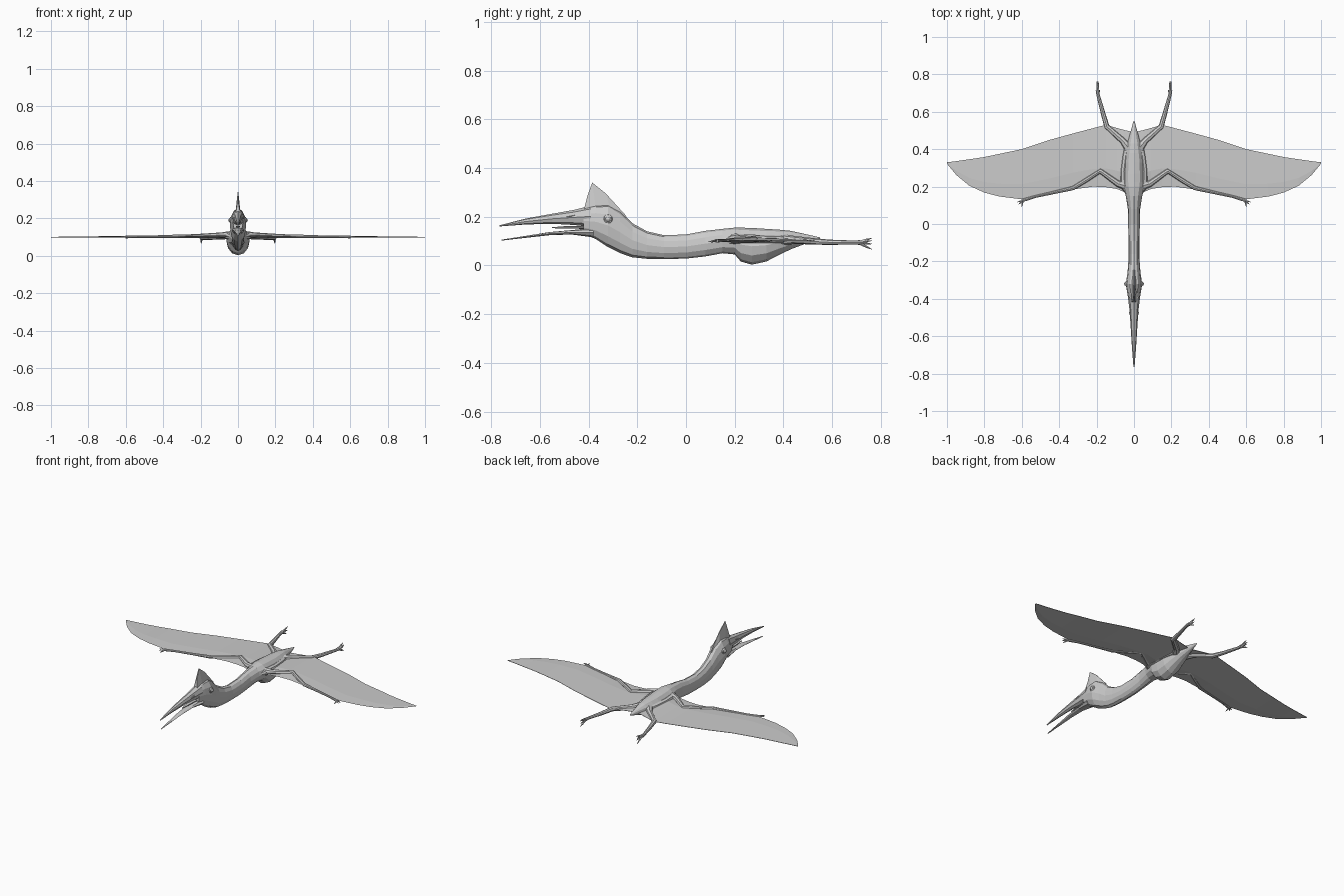
import bpy, bmesh, math
from mathutils import Vector

cube = bpy.data.objects.get("Cube")
if cube:
    bpy.data.objects.remove(cube, do_unlink=True)

# One plain grey skin
skin = bpy.data.materials.new("grey skin")
skin.use_nodes = True
skin.diffuse_color = (0.6, 0.6, 0.6, 1)
skin.node_tree.nodes["Principled BSDF"].inputs["Base Color"].default_value = (0.6, 0.6, 0.6, 1)


def finish(name, bm, mirror=False):
    bmesh.ops.recalc_face_normals(bm, faces=bm.faces)
    mesh = bpy.data.meshes.new(name)
    bm.to_mesh(mesh)
    bm.free()
    mesh.materials.append(skin)
    obj = bpy.data.objects.new(name, mesh)
    bpy.context.collection.objects.link(obj)
    if mirror:
        obj.modifiers.new("mirror", "MIRROR").use_clip = True
    return obj


def skin_rings(bm, rings, cap_start=True):
    loops = [[bm.verts.new(p) for p in ring] for ring in rings]
    n = len(loops[0])
    for a, b in zip(loops, loops[1:]):
        for i in range(n):
            bm.faces.new((a[i], a[(i + 1) % n], b[(i + 1) % n], b[i]))
    if cap_start:
        bm.faces.new(loops[0])
    bm.faces.new(loops[-1])


def loft(name, stations, sides=10):
    """Stations along the body: y, top z, bottom z, half width."""
    rings = []
    for y, top, low, half in stations:
        angles = [math.tau * i / sides for i in range(sides)]
        rings.append([(half * math.sin(a), y, (top + low) / 2 + (top - low) / 2 * math.cos(a))
                      for a in angles])
    bm = bmesh.new()
    skin_rings(bm, rings)
    return finish(name, bm)


def tube(bm, points, radii, sides=6, flat=1.0):
    """Limb along a path lying close to the horizontal plane."""
    pts = [Vector(p) for p in points]
    rings = []
    for i, (p, r) in enumerate(zip(pts, radii)):
        along = (pts[min(i + 1, len(pts) - 1)] - pts[max(i - 1, 0)]).normalized()
        side = along.cross(Vector((0, 0, 1))).normalized()
        up = side.cross(along)
        rings.append([p + r * (side * math.cos(math.tau * k / sides)
                               + up * flat * math.sin(math.tau * k / sides)) for k in range(sides)])
    skin_rings(bm, rings)


# Skull, neck, torso with deep belly, and tail
loft("head_neck_and_body", [
    (-.42, .238, .128, .027), (-.37, .25, .108, .036), (-.32, .253, .075, .044),
    (-.27, .222, .05, .036), (-.22, .173, .033, .031), (-.16, .14, .027, .03),
    (-.09, .124, .026, .03), (0, .127, .028, .031), (.08, .142, .037, .033),
    (.15, .15, .05, .044), (.2, .155, .045, .058), (.225, .155, .016, .062),
    (.27, .154, .003, .062), (.33, .15, .016, .06), (.38, .147, .042, .05),
    (.43, .142, .066, .037), (.48, .131, .085, .022), (.55, .115, .109, .003)], 12)

# Beak
loft("upper_beak", [
    (-.765, .165, .16, .003), (-.66, .192, .168, .011), (-.55, .212, .171, .018),
    (-.46, .228, .166, .024), (-.39, .245, .158, .033)], 8)
loft("lower_beak", [
    (-.757, .106, .102, .003), (-.66, .121, .113, .01), (-.56, .137, .124, .017),
    (-.47, .145, .127, .022), (-.38, .154, .115, .033)], 8)
loft("tongue", [(-.55, .157, .153, .003), (-.5, .161, .151, .01), (-.38, .161, .15, .014)], 6)

# Blade-like head crest, thick at its foot and thin at its edge
bm = bmesh.new()
foot = [(-.42, .225), (-.37, .235), (-.31, .235), (-.25, .17)]
edge = [(-.405, .285), (-.385, .34), (-.33, .296), (-.245, .203)]
rings = [[(-.013, fy, fz), (-.002, ey, ez), (.002, ey, ez), (.013, fy, fz)]
         for (fy, fz), (ey, ez) in zip(foot, edge)]
skin_rings(bm, rings)
finish("head_crest", bm)

# Eyes with raised rims, and nostrils
bm = bmesh.new()
for radius, depth, shift in ((.019, .01, .037), (.012, .012, .041)):
    made = bmesh.ops.create_uvsphere(bm, u_segments=10, v_segments=6, radius=1)["verts"]
    for v in made:
        v.co = Vector((shift + v.co.x * depth, -.32 + v.co.y * radius, .19 + v.co.z * radius))
finish("eyes", bm, True)
bm = bmesh.new()
tube(bm, [(.019, -.495, .199), (.022, -.475, .203), (.023, -.455, .207)], [.001, .004, .001], 6)
finish("nostrils", bm, True)

# Wing membrane: x, leading y, trailing y, height, half thickness
bm = bmesh.new()
rings = []
for x, lead, trail, z, thick in [
        (0, .16, .49, .105, .012), (.05, .17, .502, .105, .011), (.09, .187, .513, .104, .009),
        (.15, .197, .53, .103, .006), (.22, .2, .512, .102, .005), (.33, .184, .483, .102, .004),
        (.45, .155, .45, .102, .0035), (.6, .132, .4, .102, .003), (.72, .147, .375, .102, .003),
        (.8, .168, .358, .101, .0025), (.88, .204, .346, .1, .002), (.95, .262, .336, .1, .002),
        (1, .322, .33, .1, .001)]:
    mid = lead + (trail - lead) * .3
    rings.append([(x, lead, z), (x, mid, z + thick), (x, trail, z + .001),
                  (x, trail, z - .001), (x, mid, z - thick)])
skin_rings(bm, rings, cap_start=False)
finish("wing_membranes", bm, True)

# Arms with folded elbow, wrist and hand
bm = bmesh.new()
tube(bm, [(.03, .2, .112), (.085, .215, .111), (.18, .283, .107), (.25, .238, .105),
          (.325, .192, .104), (.43, .168, .103), (.53, .146, .102), (.6, .125, .101)],
     [.026, .017, .014, .012, .011, .008, .007, .009], 8, .85)
finish("arms", bm, True)

# Three clawed fingers
bm = bmesh.new()
for dx, dy, dz in ((.028, -.008, .003), (.022, -.02, 0), (.006, -.032, -.004)):
    base = Vector((.594, .126, .101))
    reach = Vector((dx, dy, dz))
    tube(bm, [base, base + reach * .6, base + reach * 1.1], [.005, .004, .001], 5)
finish("fingers", bm, True)

# Legs trailing behind
bm = bmesh.new()
tube(bm, [(.025, .4, .105), (.06, .445, .105), (.145, .52, .099), (.165, .59, .095),
          (.192, .69, .094), (.194, .715, .094)],
     [.027, .018, .015, .012, .009, .011], 8, .9)
finish("legs", bm, True)

# Toes fanned up and down
bm = bmesh.new()
for dx, dz in ((-.004, .018), (.004, .008), (0, -.006), (.003, -.028)):
    base = Vector((.194, .705, .094))
    reach = Vector((dx, .058, dz))
    tube(bm, [base, base + reach * .6, base + reach], [.006, .005, .001], 5)
finish("toes", bm, True)

# Shoulder and hip muscles blending limbs into the torso
bm = bmesh.new()
tube(bm, [(.03, .16, .1), (.05, .2, .108), (.055, .28, .108), (.045, .36, .106), (.035, .42, .105)],
     [.012, .022, .018, .018, .016], 8)
finish("flank_muscles", bm, True)
